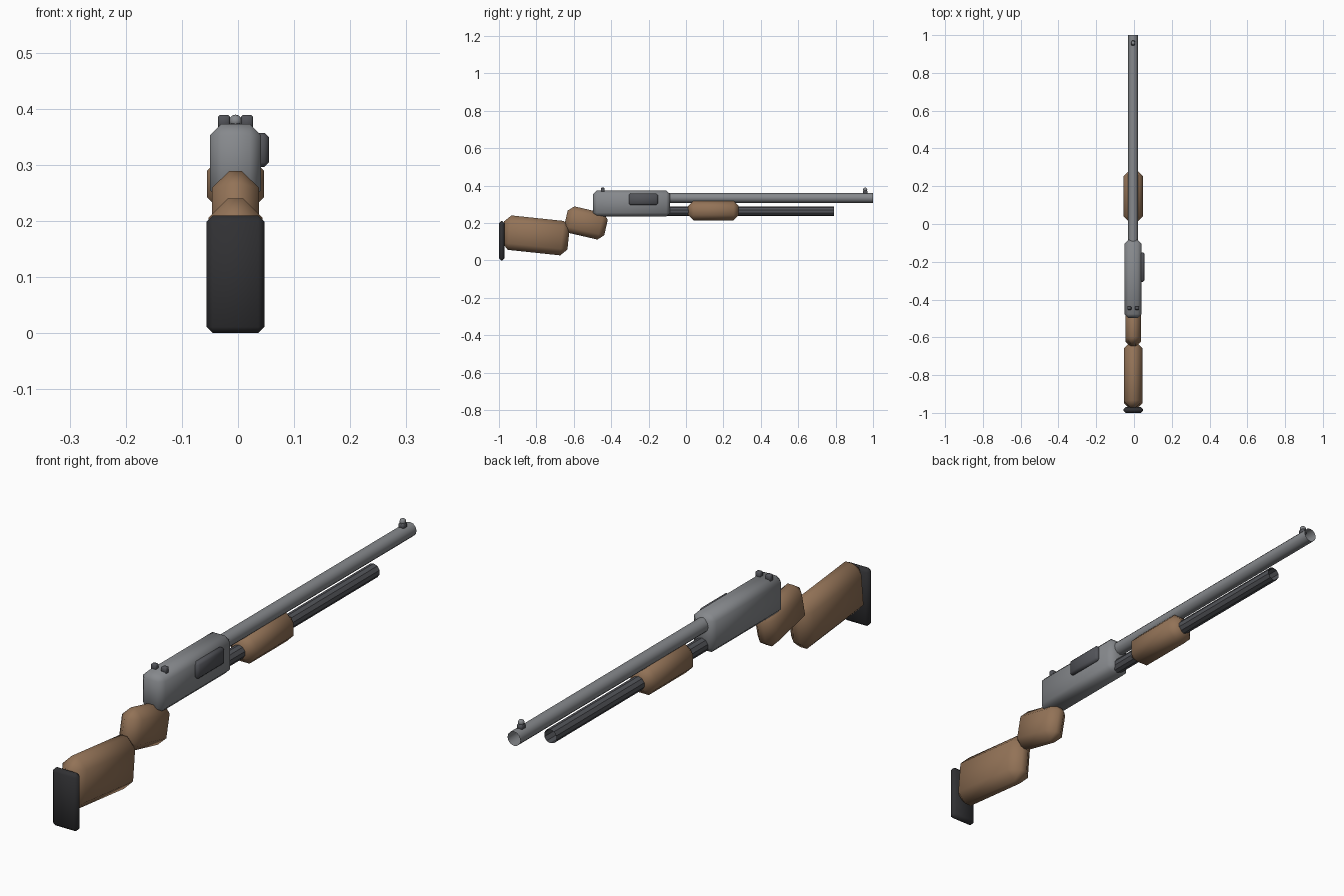
import bpy, bmesh
from math import radians
from mathutils import Matrix

if "Cube" in bpy.data.objects:
    bpy.data.objects.remove(bpy.data.objects["Cube"])

CX = -0.0045  # the gun's own mid-plane


def material(name, r, g, b):
    m = bpy.data.materials.new(name)
    m.diffuse_color = (r, g, b, 1)
    m.use_nodes = True
    m.node_tree.nodes["Principled BSDF"].inputs["Base Color"].default_value = m.diffuse_color
    return m


STEEL = material("steel", 0.24, 0.25, 0.265)
DARK = material("dark_steel", 0.085, 0.088, 0.1)
WOOD = material("wood", 0.29, 0.17, 0.095)
RUBBER = material("rubber", 0.03, 0.03, 0.033)


def finish(name, bm, mat, loc, tilt=0, smooth=True):
    me = bpy.data.meshes.new(name)
    bmesh.ops.recalc_face_normals(bm, faces=bm.faces)
    bm.to_mesh(me)
    bm.free()
    me.materials.append(mat)
    for p in me.polygons:
        p.use_smooth = smooth
    ob = bpy.data.objects.new(name, me)
    ob.location = loc
    ob.rotation_euler.x = radians(tilt)
    bpy.context.collection.objects.link(ob)
    return ob


def box(name, loc, size, bevel, mat, tilt=0):
    """Chamfered block, tilted about x."""
    bm = bmesh.new()
    bmesh.ops.create_cube(bm, size=1)
    bmesh.ops.scale(bm, vec=size, verts=bm.verts)
    bmesh.ops.bevel(bm, geom=list(bm.edges), offset=bevel, segments=1,
                    affect='EDGES', profile=0.5)
    return finish(name, bm, mat, loc, tilt)


def tube(name, y0, y1, z, r, sides, mat, smooth):
    """Open-ended tube along y."""
    bm = bmesh.new()
    bmesh.ops.create_cone(bm, cap_ends=False, segments=sides, radius1=r,
                          radius2=r, depth=y1 - y0,
                          matrix=Matrix.Rotation(radians(90), 4, 'X'))
    return finish(name, bm, mat, (CX, (y0 + y1) / 2, z), 0, smooth)


# Receiver and ejection port
box("receiver", (CX, -0.291, 0.304), (0.091, 0.412, 0.138), 0.02, STEEL)
box("ejection_port", (0.042, -0.228, 0.3265), (0.026, 0.156, 0.061), 0.008, DARK)

# Barrel, magazine tube and pump grip
tube("barrel", -0.12, 1.0, 0.334, 0.026, 12, STEEL, True)
tube("magazine_tube", -0.12, 0.79, 0.2625, 0.0255, 10, DARK, False)
box("pump_grip", (CX, 0.147, 0.266), (0.102, 0.27, 0.103), 0.028, WOOD)

# Stock: wrist, butt and recoil pad
box("stock_wrist", (CX, -0.535, 0.2), (0.083, 0.22, 0.145), 0.03, WOOD, -13)
box("stock_butt", (CX, -0.803, 0.1335), (0.097, 0.352, 0.185), 0.035, WOOD, -6)
box("recoil_pad", (CX, -0.985, 0.105), (0.103, 0.03, 0.21), 0.011, RUBBER)

# Rear sight: a pair of small blocks
for side, name in ((-1, "left"), (1, "right")):
    box("rear_sight_" + name, (CX + side * 0.0205, -0.445, 0.377),
        (0.021, 0.019, 0.024), 0.003, DARK)

# Front sight: base and bead
box("front_sight_base", (CX, 0.958, 0.364), (0.022, 0.025, 0.02), 0.004, DARK)
bm = bmesh.new()
bmesh.ops.create_uvsphere(bm, u_segments=8, v_segments=6, radius=0.0115)
finish("front_sight_bead", bm, STEEL, (CX, 0.958, 0.378))
